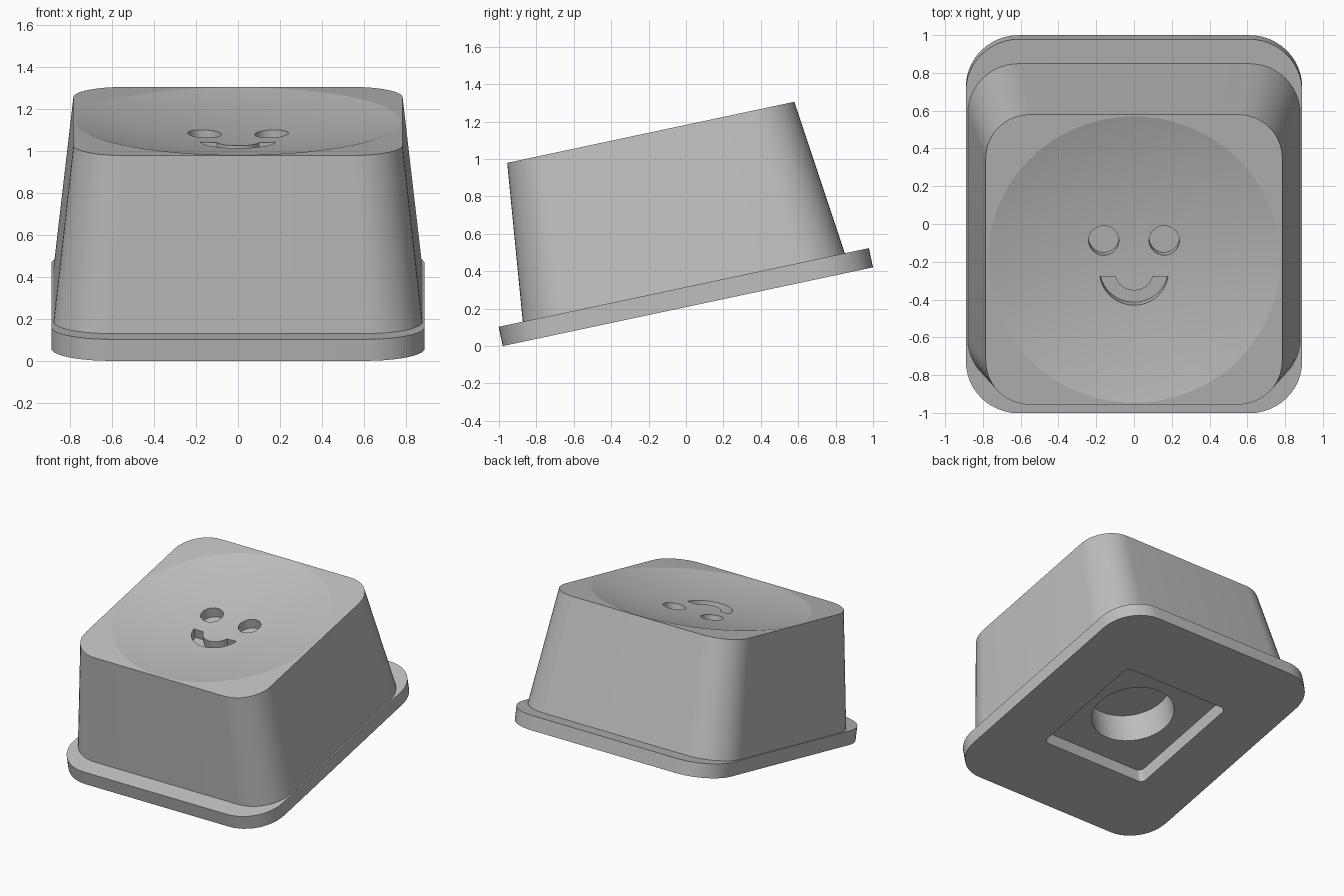
import bpy
import bmesh
import math
from mathutils import Matrix

old = bpy.data.objects.get("Cube")
if old:
    bpy.data.objects.remove(old, do_unlink=True)

# Everything is modelled flat, then leaned back by the same tilt
TILT = (Matrix.Translation((0, -0.98, 0)) @ Matrix.Rotation(math.radians(12), 4, 'X')
        @ Matrix.Translation((0, 1.012, 0)))
PLATE_TOP, CAP_TOP = 0.105, 0.953

grey = bpy.data.materials.new("plain grey")
grey.use_nodes = True
grey.diffuse_color = (0.52, 0.52, 0.52, 1)
grey.node_tree.nodes["Principled BSDF"].inputs["Base Color"].default_value = (0.52, 0.52, 0.52, 1)


def arc(cx, cy, r, start, end, steps):
    angles = [math.radians(start + (end - start) * i / steps) for i in range(steps + 1)]
    return [(cx + r * math.cos(a), cy + r * math.sin(a)) for a in angles]


def circle(cx, cy, r, steps=64):
    return arc(cx, cy, r, 0, 360, steps)[:-1]


def rounded_rect(hx, hy, r, steps=12):
    points = []
    for i, (sx, sy) in enumerate([(1, 1), (-1, 1), (-1, -1), (1, -1)]):
        points += arc(sx * (hx - r), sy * (hy - r), r, 90 * i, 90 * i + 90, steps)
    return points


def loft(name, sections):
    """Closed solid through (outline, height) sections."""
    bm = bmesh.new()
    rings = [[bm.verts.new((x, y, z)) for x, y in outline] for outline, z in sections]
    n = len(rings[0])
    for low, high in zip(rings, rings[1:]):
        for i in range(n):
            j = (i + 1) % n
            bm.faces.new((low[i], low[j], high[j], high[i]))
    bm.faces.new(rings[0][::-1])
    bm.faces.new(rings[-1])
    bmesh.ops.recalc_face_normals(bm, faces=bm.faces)
    mesh = bpy.data.meshes.new(name)
    bm.to_mesh(mesh)
    bm.free()
    mesh.materials.append(grey)
    obj = bpy.data.objects.new(name, mesh)
    bpy.context.collection.objects.link(obj)
    obj.matrix_world = TILT
    return obj


def cut(obj, cutter):
    cutter.hide_render = True
    mod = obj.modifiers.new("cut", 'BOOLEAN')
    mod.operation, mod.solver, mod.object = 'DIFFERENCE', 'EXACT', cutter
    bpy.context.view_layer.objects.active = obj
    bpy.ops.object.modifier_apply(modifier=mod.name)
    bpy.data.objects.remove(cutter, do_unlink=True)


def prism(name, outline, low, high):
    return loft(name, [(outline, low), (outline, high)])


# Base plate with a square window underneath
plate = prism("base_plate", rounded_rect(0.89, 1.012, 0.28), 0, PLATE_TOP)
cut(plate, prism("window_cutter", rounded_rect(0.455, 0.47, 0.04, 6), -0.1, 0.3))

# Tapered cap
cap = loft("tapered_cap", [(rounded_rect(0.88, 0.88, 0.27), PLATE_TOP),
                           (rounded_rect(0.785, 0.785, 0.235), CAP_TOP)])

# Shallow spherical dish in the top
rim, depth = 0.775, 0.085
radius = (rim ** 2 + depth ** 2) / (2 * depth)
dish = []
for k in range(1, 19):
    r = 0.05 * k
    dish.append((circle(0, 0, r, 96), CAP_TOP - depth + radius - math.sqrt(radius ** 2 - r ** 2)))
dish.append((circle(0, 0, 0.9, 96), 1.3))
cut(cap, loft("dish_cutter", dish))

# Eyes and smile sunk into the dish
for side in (-1, 1):
    cut(cap, prism("eye_cutter", circle(side * 0.16, 0.086, 0.08, 48), 0.80, 1.2))


def smile_arc(r, steps):
    dip = math.degrees(math.asin(0.027 / r))
    return arc(0, -0.081, r, 180 + dip, 360 - dip, steps)


smile = smile_arc(0.182, 28) + smile_arc(0.103, 24)[::-1]
cut(cap, prism("smile_cutter", smile, 0.80, 1.2))

# Round socket underneath
cut(cap, prism("socket_cutter", circle(0, 0, 0.295), -0.1, 0.335))

# Smooth curved walls, keeping rims crisp
for obj in (plate, cap):
    bpy.ops.object.select_all(action='DESELECT')
    obj.select_set(True)
    bpy.context.view_layer.objects.active = obj
    bpy.ops.object.shade_smooth_by_angle(angle=math.radians(11))
